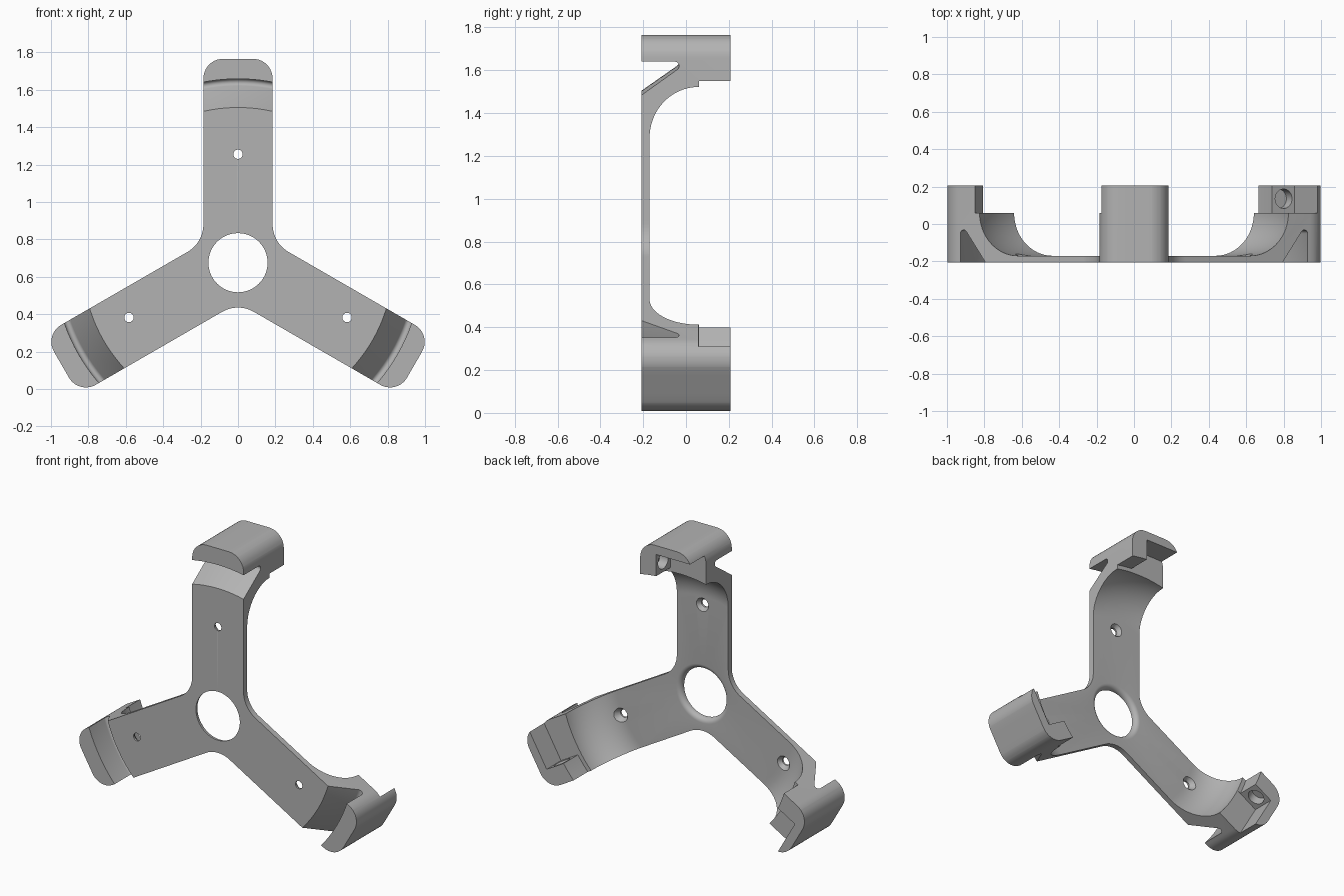
import bpy, bmesh
from math import sin, cos, radians, pi
from mathutils import Matrix, Vector

old = bpy.data.objects.get("Cube")
if old:
    bpy.data.objects.remove(old, do_unlink=True)

HUB_Z = 0.675          # height of the hub axis
HALF_W = 0.185         # half the arm width
HALF_D = 0.207         # half the overall depth
FLOOR = -0.17          # back surface of the thin plate
STEP = 0.06            # depth where the end blocks begin
ARMS = [radians(a) for a in (90, 210, 330)]

grey = bpy.data.materials.new("plain grey")
grey.use_nodes = True
grey.diffuse_color = (0.45, 0.45, 0.45, 1)
grey.node_tree.nodes["Principled BSDF"].inputs["Base Color"].default_value = (0.45, 0.45, 0.45, 1)


def make_object(name, bm):
    bmesh.ops.recalc_face_normals(bm, faces=bm.faces)
    mesh = bpy.data.meshes.new(name)
    bm.to_mesh(mesh)
    bm.free()
    mesh.materials.append(grey)
    obj = bpy.data.objects.new(name, mesh)
    bpy.context.collection.objects.link(obj)
    return obj


def arc(cx, cy, r, start, end, n):
    """Points of an arc, angles in radians."""
    steps = [start + (end - start) * i / n for i in range(n + 1)]
    return [(cx + r * cos(s), cy + r * sin(s)) for s in steps]


def arm_frame(a):
    """Local (along arm, across arm, depth) to world."""
    return Matrix(((cos(a), -sin(a), 0, 0), (0, 0, 1, 0),
                   (sin(a), cos(a), 0, HUB_Z), (0, 0, 0, 1)))


# Revolved cross-section: (radius, depth) from hub hole to rim and back
profile = [(0.158, -HALF_D), (0.83, -HALF_D)]
profile += arc(0.963, -0.052, 0.02, radians(145), 0, 8)            # clip slot
profile += [(0.983, -HALF_D), (1.2, -HALF_D), (1.2, HALF_D), (0.894, HALF_D), (0.894, STEP)]
profile += arc(0.637, STEP, 0.23, 0, -pi / 2, 20)                  # inner sweep
profile += arc(0.19, FLOOR - 0.032, 0.032, pi / 2, pi, 6)          # hub hole rounding

bm = bmesh.new()
ring = [bm.verts.new((r, d, HUB_Z)) for r, d in profile]
edges = [bm.edges.new((ring[i - 1], ring[i])) for i in range(len(ring))]
bmesh.ops.spin(bm, geom=ring + edges, cent=(0, 0, HUB_Z), axis=(0, 1, 0),
               angle=2 * pi, steps=144, use_merge=True)
bmesh.ops.remove_doubles(bm, verts=bm.verts, dist=0.00001)
bracket = make_object("three_arm_bracket", bm)

# Star outline with filleted inner corners and rounded arm ends
FILLET, ROUND, END = 0.17, 0.105, 1.09
outline = []
for a in ARMS:
    reach = (HALF_W + FILLET) / sin(pi / 3)
    outline += arc(reach * cos(a - pi / 3), reach * sin(a - pi / 3), FILLET,
                   a + radians(150), a + pi / 2, 10)
    for t, start in ((ROUND - HALF_W, a - pi / 2), (HALF_W - ROUND, a)):
        r = END - ROUND
        outline += arc(r * cos(a) - t * sin(a), r * sin(a) + t * cos(a), ROUND,
                       start, start + pi / 2, 10)
bm = bmesh.new()
face = bm.faces.new([bm.verts.new((x, -0.4, HUB_Z + z)) for x, z in outline])
top = bmesh.ops.extrude_face_region(bm, geom=[face])["geom"]
bmesh.ops.translate(bm, verts=[v for v in top if isinstance(v, bmesh.types.BMVert)], vec=(0, 0.8, 0))
star = make_object("star_cutter", bm)


def box_cutter(name, lo, hi):
    """One box per arm in arm coordinates."""
    bm = bmesh.new()
    lo, hi = Vector(lo), Vector(hi)
    for a in ARMS:
        m = arm_frame(a) @ Matrix.Translation((lo + hi) / 2) @ Matrix.Diagonal((*(hi - lo), 1))
        bmesh.ops.create_cube(bm, size=1, matrix=m)
    return make_object(name, bm)


def round_cutter(name, frames, r1, r2, length):
    bm = bmesh.new()
    for m in frames:
        bmesh.ops.create_cone(bm, cap_ends=True, segments=32, radius1=r1, radius2=r2,
                              depth=length, matrix=m)
    return make_object(name, bm)


# Open notch beside each end block, with a round socket in the block
notches = box_cutter("notch_cutter", (0.5, -0.07, STEP - 0.001), (1.032, 0.4, 0.4))
sockets = round_cutter("socket_cutter",
                       [arm_frame(a) @ Matrix.Translation((0.964, -0.065, 0.135))
                        @ Matrix.Rotation(pi / 2, 4, 'X') for a in ARMS], 0.052, 0.052, 0.13)

# Countersunk screw holes through the plate
screws = [(0, 1.255), (-0.583, 0.382), (0.583, 0.382)]
back = Matrix.Rotation(-pi / 2, 4, 'X')      # cylinder axis towards the back
holes = round_cutter("screw_hole_cutter",
                     [Matrix.Translation((x, -0.2, z)) @ back for x, z in screws], 0.025, 0.025, 0.2)
sinks = round_cutter("countersink_cutter",
                     [Matrix.Translation((x, -0.17, z)) @ back for x, z in screws], 0.025, 0.062, 0.05)

# Shape the bracket
bpy.context.view_layer.objects.active = bracket
bracket.select_set(True)
for cutter, op in ((star, 'INTERSECT'), (notches, 'DIFFERENCE'), (sockets, 'DIFFERENCE'),
                   (holes, 'DIFFERENCE'), (sinks, 'DIFFERENCE')):
    mod = bracket.modifiers.new(cutter.name, 'BOOLEAN')
    mod.operation = op
    mod.solver = 'EXACT'
    mod.object = cutter
    bpy.ops.object.modifier_apply(modifier=mod.name)
    bpy.data.objects.remove(cutter, do_unlink=True)
bpy.ops.object.shade_smooth_by_angle(angle=radians(25))
